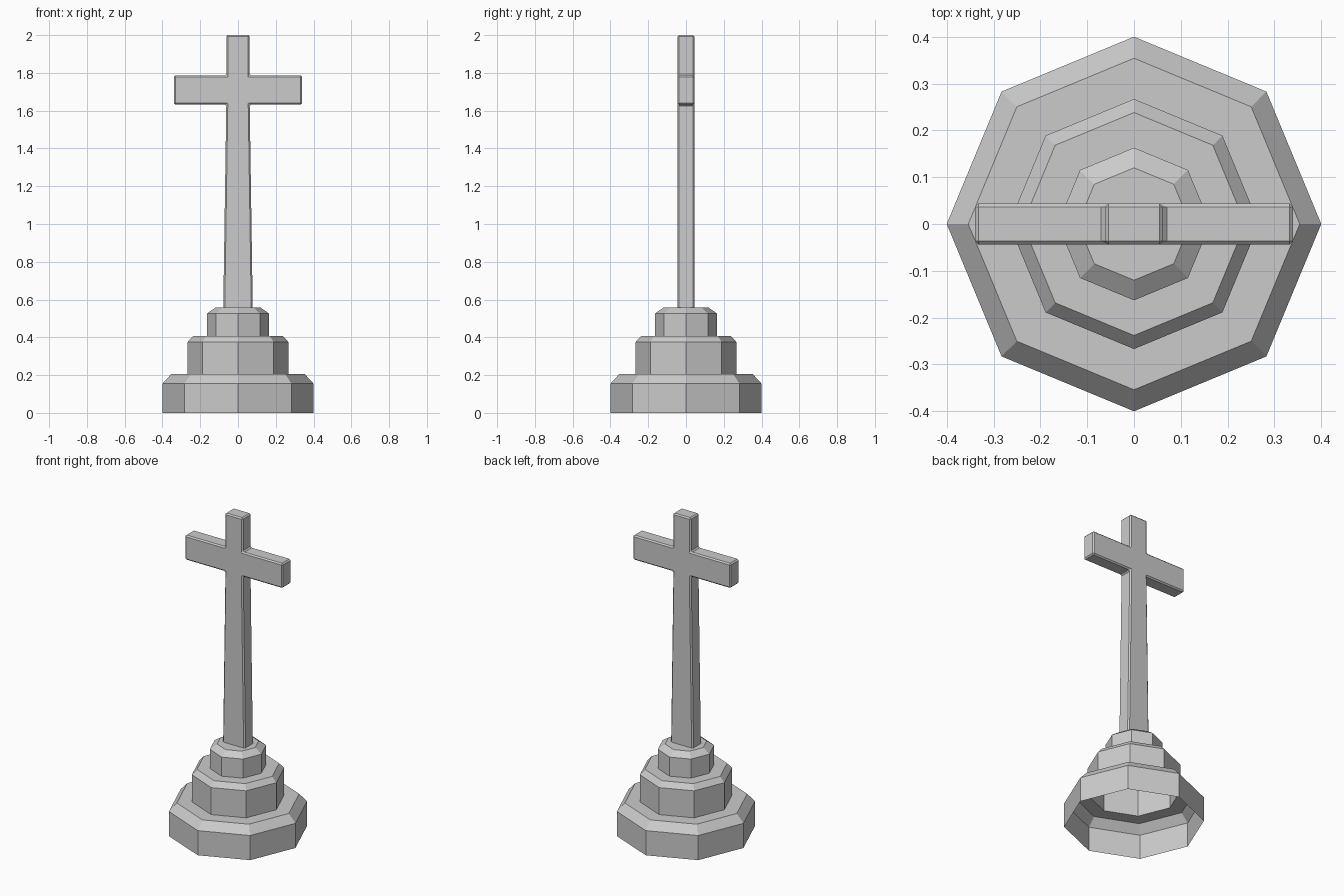
import bpy, bmesh
from math import cos, sin, pi

if "Cube" in bpy.data.objects:
    bpy.data.objects.remove(bpy.data.objects["Cube"])


def make_object(name, bm):
    bmesh.ops.recalc_face_normals(bm, faces=bm.faces)
    mesh = bpy.data.meshes.new(name)
    bm.to_mesh(mesh)
    bm.free()
    obj = bpy.data.objects.new(name, mesh)
    bpy.context.collection.objects.link(obj)
    return obj


# Stepped octagonal plinth: hollow shell, open underneath, capped on top
SIDES = 8
profile = [(0.40, 0), (0.40, 0.155), (0.354, 0.205), (0.267, 0.205),
           (0.267, 0.375), (0.238, 0.407), (0.163, 0.407),
           (0.163, 0.527), (0.12, 0.557)]
bm = bmesh.new()
rings = [[bm.verts.new((r * cos(2 * pi * i / SIDES), r * sin(2 * pi * i / SIDES), z))
          for i in range(SIDES)] for r, z in profile]
for low, high in zip(rings, rings[1:]):
    for i in range(SIDES):
        j = (i + 1) % SIDES
        bm.faces.new((low[i], low[j], high[j], high[i]))
bm.faces.new(rings[-1])
make_object("stepped_plinth", bm)

# Cross: mirrored half outline, extruded through its thickness
HALF_DEPTH = 0.044
half = [(0.078, 0.557), (0.062, 1.632), (0.34, 1.632),
        (0.34, 1.787), (0.062, 1.787), (0.062, 2.0)]
outline = half + [(-x, z) for x, z in reversed(half)]
bm = bmesh.new()
front = bm.faces.new([bm.verts.new((x, -HALF_DEPTH, z)) for x, z in outline])
ext = bmesh.ops.extrude_face_region(bm, geom=[front], use_keep_orig=True)
moved = [v for v in ext["geom"] if isinstance(v, bmesh.types.BMVert)]
bmesh.ops.translate(bm, verts=moved, vec=(0, 2 * HALF_DEPTH, 0))
bmesh.ops.recalc_face_normals(bm, faces=bm.faces)

# Foot is left open on the plinth; every other edge gets a narrow chamfer
foot = [f for f in bm.faces if all(v.co.z < 0.6 for v in f.verts)]
bmesh.ops.delete(bm, geom=foot, context='FACES')
edges = [e for e in bm.edges if not e.is_boundary]
bmesh.ops.bevel(bm, geom=edges, offset=0.008, offset_type='OFFSET',
                segments=1, profile=0.5, affect='EDGES')
make_object("cross", bm)
